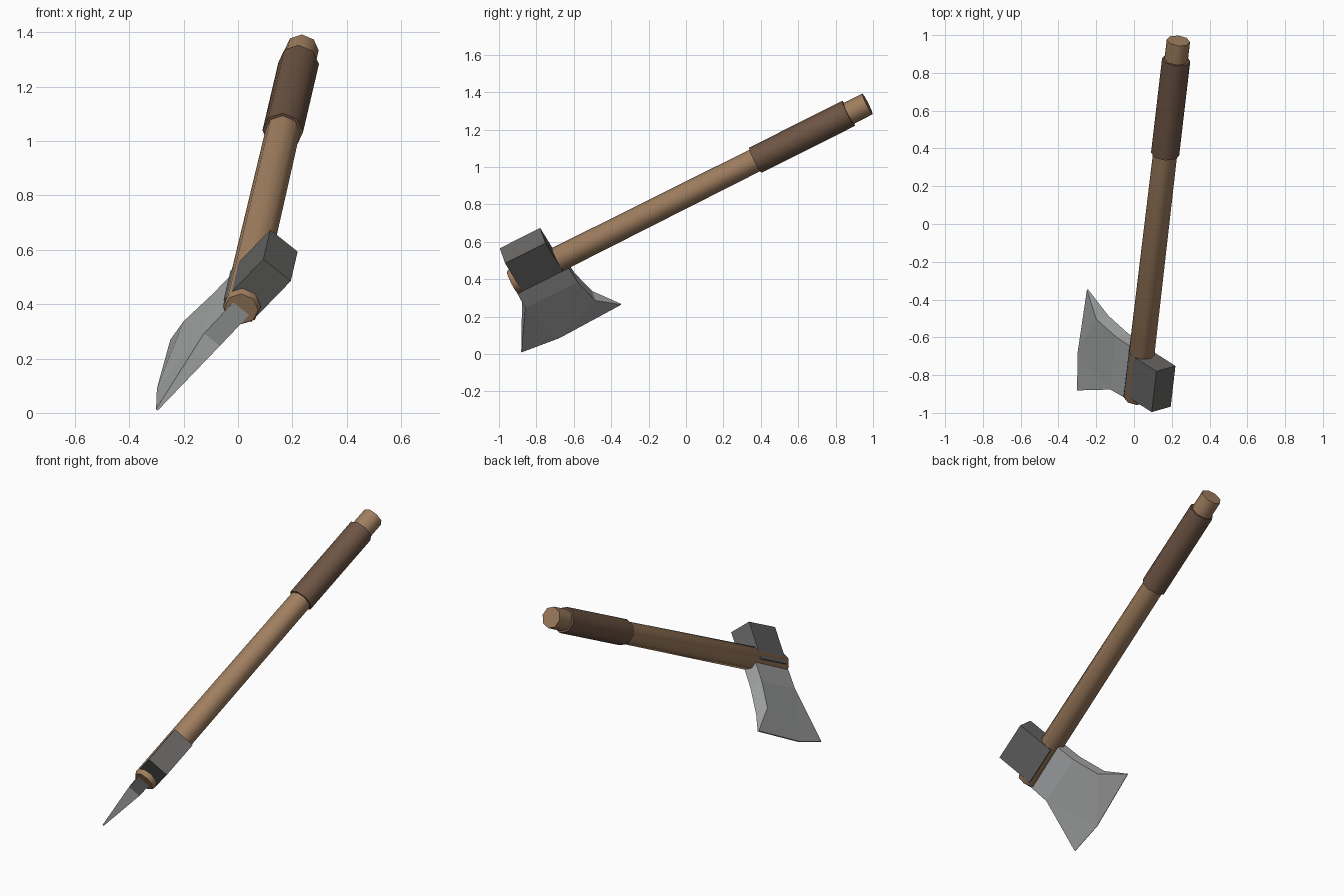
import bpy, bmesh, math
from mathutils import Matrix, Vector

cube = bpy.data.objects.get("Cube")
if cube:
    bpy.data.objects.remove(cube, do_unlink=True)

# Tilted frame: local x runs up the handle, y toward the cutting edge, z is thickness
butt, tip = Vector((0.012, -0.93, 0.383)), Vector((0.235, 0.97, 1.337))
along = (tip - butt).normalized()
edge = Vector((-0.637, 0.406, -0.655))
edge = (edge - along * edge.dot(along)).normalized()
side = along.cross(edge)
frame = Matrix((along, edge, side)).transposed().to_4x4()
frame.translation = butt
length = (tip - butt).length


def material(name, color):
    m = bpy.data.materials.new(name)
    m.use_nodes = True
    m.diffuse_color = (*color, 1)
    bsdf = next(n for n in m.node_tree.nodes if n.type == 'BSDF_PRINCIPLED')
    bsdf.inputs["Base Color"].default_value = (*color, 1)
    return m


wood = material("wood", (0.35, 0.21, 0.115))
leather = material("leather", (0.155, 0.09, 0.058))
dark_iron = material("dark iron", (0.135, 0.132, 0.13))
steel = material("steel", (0.40, 0.405, 0.41))


def finish(name, bm, mat, smooth=False):
    bmesh.ops.recalc_face_normals(bm, faces=bm.faces)
    bm.transform(frame)
    mesh = bpy.data.meshes.new(name)
    bm.to_mesh(mesh)
    bm.free()
    mesh.materials.append(mat)
    ob = bpy.data.objects.new(name, mesh)
    bpy.context.collection.objects.link(ob)
    if smooth:
        bpy.ops.object.select_all(action='DESELECT')
        ob.select_set(True)
        bpy.context.view_layer.objects.active = ob
        bpy.ops.object.shade_smooth_by_angle(angle=math.radians(50))
    return ob


def rod(name, profile, mat, sides=8, phase=math.radians(5)):
    """Eight-sided rod through (distance, radius) stations."""
    bm = bmesh.new()
    rings = []
    for x, r in profile:
        angles = [phase + math.tau * i / sides for i in range(sides)]
        rings.append([bm.verts.new((x, r * math.cos(a), r * math.sin(a))) for a in angles])
    for a, b in zip(rings, rings[1:]):
        for i in range(sides):
            j = (i + 1) % sides
            bm.faces.new((a[i], a[j], b[j], b[i]))
    bm.faces.new(rings[0])
    bm.faces.new(rings[-1])
    return finish(name, bm, mat, True)


# Handle and leather grip
rod("handle", [(0, 0.062), (0.012, 0.069), (length, 0.062)], wood)
rod("grip", [(1.463, 0.075), (2.025, 0.075)], leather)

# Hammer block behind the handle
bm = bmesh.new()
bmesh.ops.create_cube(bm, size=1)
bmesh.ops.scale(bm, vec=(0.243, 0.23, 0.132), verts=bm.verts)
bmesh.ops.translate(bm, vec=(0.153, -0.083, -0.003), verts=bm.verts)
finish("hammer_block", bm, dark_iron)

# Blade outline: distance along handle, reach, half thickness
outline = [(0.0, 0.0, 0.038), (-0.007, 0.168, 0.038), (-0.154, 0.462, 0.004),
           (0.059, 0.492, 0.004), (0.439, 0.477, 0.004), (0.337, 0.338, 0.042),
           (0.308, 0.17, 0.042), (0.305, 0.0, 0.042)]
panels = [(0, 1, 6, 7), (1, 3, 5, 6), (1, 2, 3), (3, 4, 5)]
bm = bmesh.new()
layers = [[bm.verts.new((x, y, t * s)) for x, y, t in outline] for s in (1, -1)]
for layer in layers:
    for p in panels:
        bm.faces.new([layer[i] for i in p])
for i in range(len(outline)):
    j = (i + 1) % len(outline)
    bm.faces.new((layers[0][i], layers[0][j], layers[1][j], layers[1][i]))
finish("blade", bm, steel)
